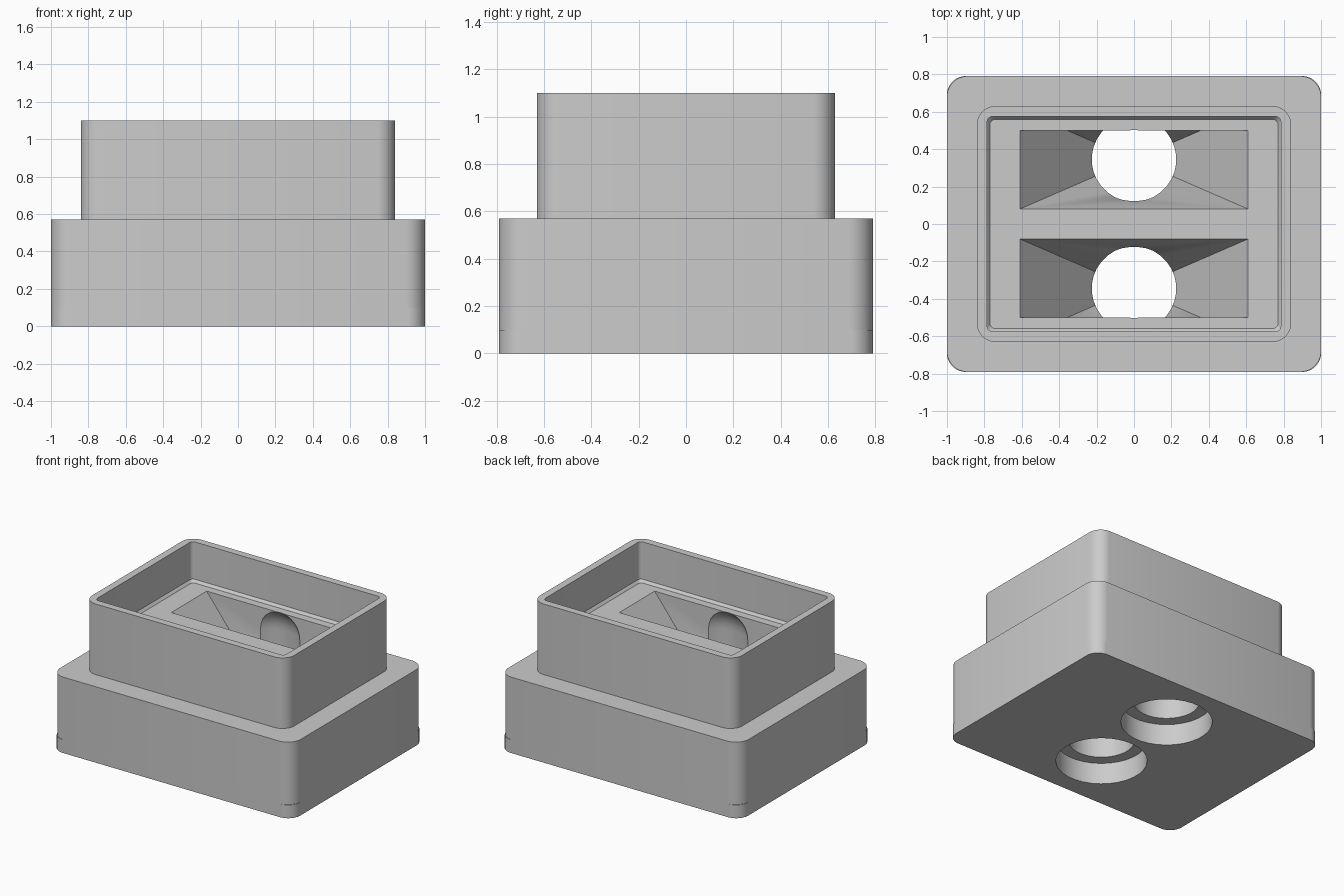
import bpy, bmesh, math
from mathutils import Vector

cube = bpy.data.objects.get("Cube")
if cube:
    bpy.data.objects.remove(cube, do_unlink=True)

grey = bpy.data.materials.new("plain_grey")
grey.use_nodes = True
COLOUR = (0.6, 0.6, 0.6, 1)
grey.diffuse_color = COLOUR
grey.node_tree.nodes["Principled BSDF"].inputs["Base Color"].default_value = COLOUR


def outline(hx, hy, r, z, cy=0.0, steps=8):
    """Rounded rectangle; a circle when both half sizes equal the radius."""
    pts = []
    for q, (sx, sy) in enumerate([(1, 1), (-1, 1), (-1, -1), (1, -1)]):
        for i in range(steps):
            a = math.pi / 2 * (q + (i + 0.5) / steps)
            pts.append(Vector((sx * (hx - r) + r * math.cos(a),
                               cy + sy * (hy - r) + r * math.sin(a), z)))
    # Stretch so the rounded ends reach the full half sizes
    mx, my = max(p.x for p in pts), max(p.y - cy for p in pts)
    for p in pts:
        p.x *= hx / mx
        p.y = cy + (p.y - cy) * hy / my
    return pts


def make_object(name, bm):
    bmesh.ops.recalc_face_normals(bm, faces=bm.faces)
    mesh = bpy.data.meshes.new(name)
    bm.to_mesh(mesh)
    bm.free()
    mesh.materials.append(grey)
    ob = bpy.data.objects.new(name, mesh)
    bpy.context.collection.objects.link(ob)
    return ob


def loft(name, rings):
    bm = bmesh.new()
    loops = [[bm.verts.new(p) for p in ring] for ring in rings]
    for a, b in zip(loops, loops[1:]):
        for i in range(len(a)):
            j = (i + 1) % len(a)
            bm.faces.new((a[i], a[j], b[j], b[i]))
    bm.faces.new(loops[0])
    bm.faces.new(loops[-1])
    return make_object(name, bm)


# Stepped housing with an open tray on top
FLOOR = 0.80
housing = loft("stepped_housing", [outline(*s) for s in [
    (1.0, 0.79, 0.10, 0.0),
    (1.0, 0.79, 0.10, 0.10),
    (1.0, 0.79, 0.11, 0.10),
    (1.0, 0.79, 0.11, 0.57),
    (0.84, 0.63, 0.10, 0.57),
    (0.84, 0.63, 0.10, 1.10),
    (0.785, 0.575, 0.03, 1.10),
    (0.785, 0.575, 0.03, 0.82),
    (0.77, 0.56, 0.03, FLOOR),
]])

HOLE_Y, HOLE_R, BORE_R, BORE_Z, DOME_Z, CLIP_Y = 0.345, 0.225, 0.31, 0.16, 0.64, 0.50


# Round hole with a wide bore below and a domed top
def hole_cutter(side):
    profile = [(BORE_R, -0.1), (BORE_R, BORE_Z), (HOLE_R, BORE_Z)]
    for i in range(9):
        a = math.radians(10 * i)
        profile.append((HOLE_R * math.cos(a), DOME_Z + HOLE_R * math.sin(a)))
    return loft("hole_cutter", [outline(r, r, r, z, side * HOLE_Y) for r, z in profile])


# Inverted pyramid, cut off upright on its outer side
def hopper_cutter(side):
    bm = bmesh.new()
    apex_z, grow = 0.02, 1.06
    top_z = apex_z + (FLOOR - apex_z) * grow
    apex = bm.verts.new((0, side * HOLE_Y, apex_z))
    top = [bm.verts.new((sx * 0.61 * grow, side * HOLE_Y + sy * 0.265 * grow, top_z))
           for sx, sy in [(1, 1), (-1, 1), (-1, -1), (1, -1)]]
    bm.faces.new(top)
    for i in range(4):
        bm.faces.new((top[i], apex, top[(i + 1) % 4]))
    cut = bmesh.ops.bisect_plane(bm, geom=bm.verts[:] + bm.edges[:] + bm.faces[:],
                                 plane_co=(0, side * CLIP_Y, 0), plane_no=(0, side, 0),
                                 clear_outer=True)
    edges = [e for e in cut["geom_cut"] if isinstance(e, bmesh.types.BMEdge)]
    bmesh.ops.holes_fill(bm, edges=edges)
    return make_object("hopper_cutter", bm)


bpy.context.view_layer.objects.active = housing
for side in (1, -1):
    for cutter in (hopper_cutter(side), hole_cutter(side)):
        mod = housing.modifiers.new("cut", "BOOLEAN")
        mod.operation = "DIFFERENCE"
        mod.solver = "EXACT"
        mod.object = cutter
        bpy.ops.object.modifier_apply(modifier=mod.name)
        bpy.data.objects.remove(cutter, do_unlink=True)

bpy.ops.object.select_all(action="DESELECT")
housing.select_set(True)
bpy.ops.object.shade_smooth_by_angle(angle=math.radians(30))
